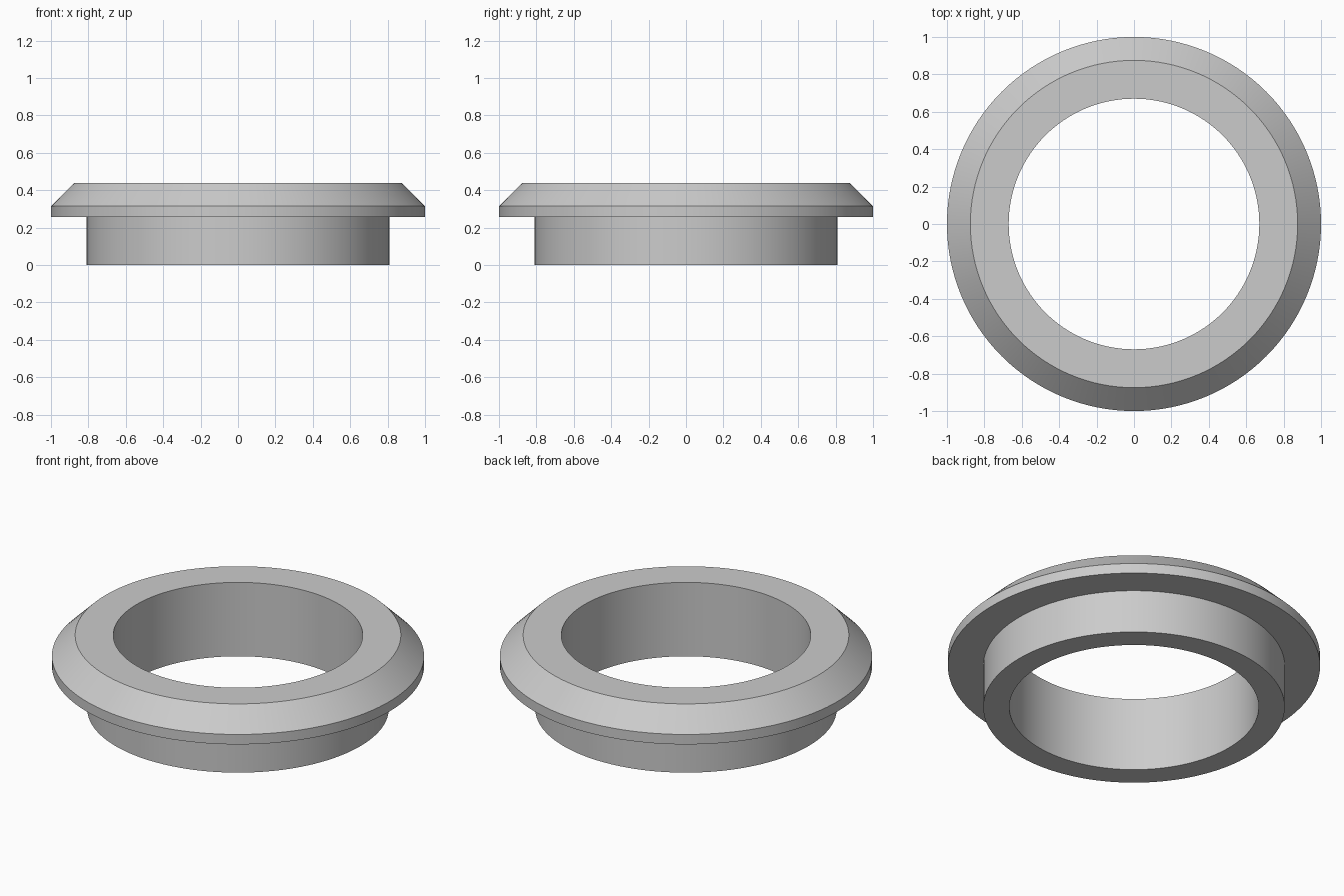
import bpy
import bmesh
import math

SEGMENTS = 128

# Remove the default object
cube = bpy.data.objects.get("Cube")
if cube:
    bpy.data.objects.remove(cube, do_unlink=True)

# Single plain grey
grey = (0.6, 0.6, 0.6, 1.0)
mat = bpy.data.materials.new("light grey")
mat.diffuse_color = grey
mat.use_nodes = True
mat.node_tree.nodes["Principled BSDF"].inputs["Base Color"].default_value = grey

# Closed cross-section (radius, height): sleeve, flange lip, chamfer, top, bore
profile = [(0.67, 0), (0.81, 0), (0.81, 0.256), (1, 0.256),
           (1, 0.315), (0.875, 0.438), (0.67, 0.438)]

# Revolve the cross-section around z
bm = bmesh.new()
verts = [bm.verts.new((r, 0, z)) for r, z in profile]
edges = [bm.edges.new((v, verts[(i + 1) % len(verts)])) for i, v in enumerate(verts)]
bmesh.ops.spin(bm, geom=verts + edges, cent=(0, 0, 0), axis=(0, 0, 1),
               angle=math.tau, steps=SEGMENTS, use_merge=True)
bmesh.ops.remove_doubles(bm, verts=bm.verts, dist=0.0001)
bmesh.ops.recalc_face_normals(bm, faces=bm.faces)

mesh = bpy.data.meshes.new("flanged_ring")
bm.to_mesh(mesh)
bm.free()
mesh.materials.append(mat)
ring = bpy.data.objects.new("flanged_ring", mesh)
bpy.context.collection.objects.link(ring)

# Smooth round walls, crisp rims
bpy.ops.object.select_all(action="DESELECT")
ring.select_set(True)
bpy.context.view_layer.objects.active = ring
bpy.ops.object.shade_smooth_by_angle(angle=math.radians(30))
